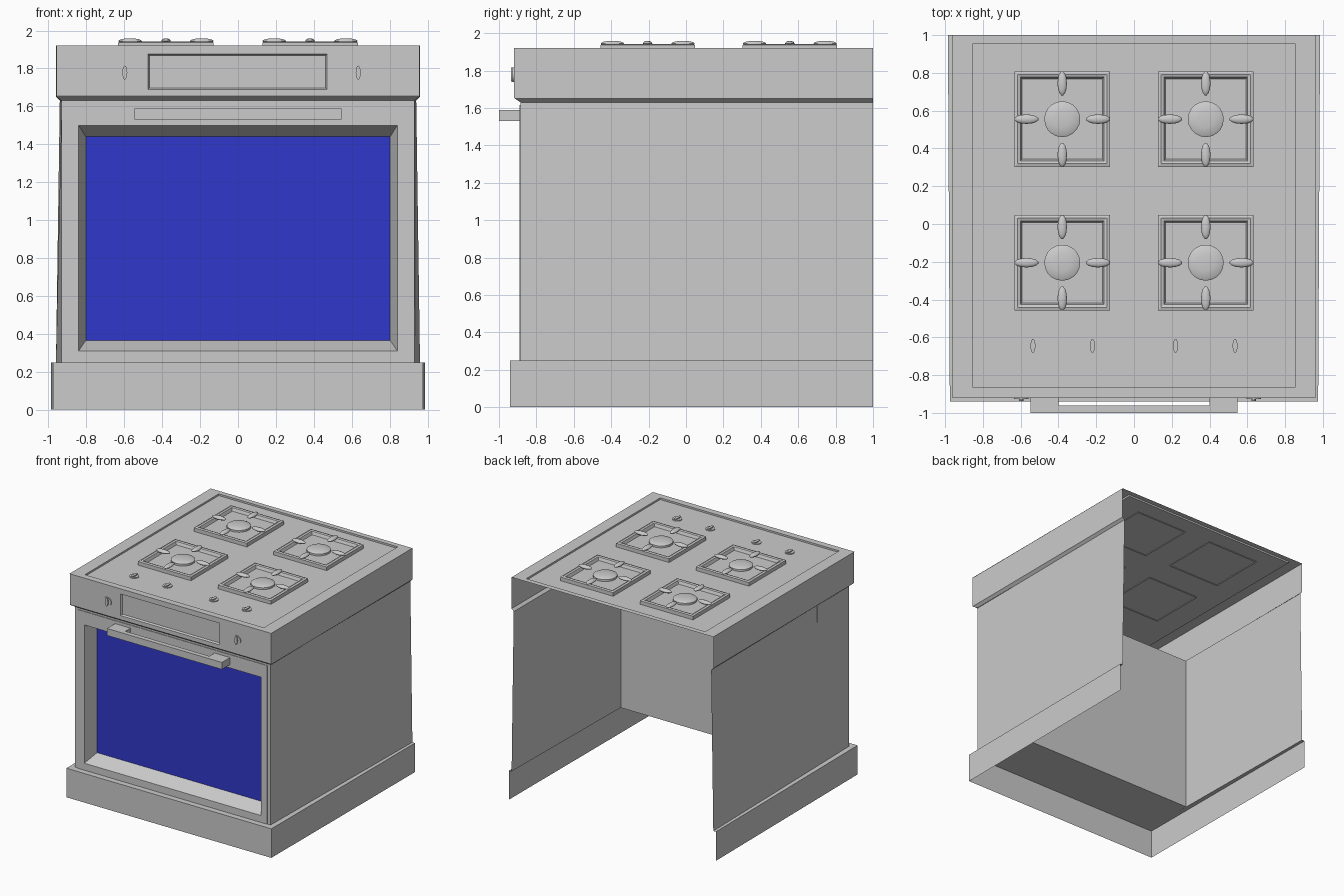
import bpy, bmesh, math
from mathutils import Matrix, Vector

if "Cube" in bpy.data.objects:
    bpy.data.objects.remove(bpy.data.objects["Cube"])


def add_mesh(name, verts, faces, smooth=False):
    bm = bmesh.new()
    vs = [bm.verts.new(v) for v in verts]
    for f in faces:
        bm.faces.new([vs[i] for i in f])
    return finish(name, bm, smooth)


def finish(name, bm, smooth=False):
    bmesh.ops.recalc_face_normals(bm, faces=bm.faces)
    me = bpy.data.meshes.new(name)
    bm.to_mesh(me)
    bm.free()
    ob = bpy.data.objects.new(name, me)
    bpy.context.collection.objects.link(ob)
    if smooth:
        bpy.context.view_layer.objects.active = ob
        ob.select_set(True)
        bpy.ops.object.shade_smooth_by_angle(angle=math.radians(40))
        ob.select_set(False)
    return ob


def rect_loft(name, loops, plane, cap=True):
    """Nested rectangles (a0, a1, b0, b1, depth) in the xz or xy plane."""
    verts, faces = [], []
    for a0, a1, b0, b1, c in loops:
        for a, b in ((a0, b0), (a1, b0), (a1, b1), (a0, b1)):
            verts.append((a, c, b) if plane == 'xz' else (a, b, c))
    for k in range(len(loops) - 1):
        for i in range(4):
            j = (i + 1) % 4
            faces.append((4*k + i, 4*k + j, 4*k + 4 + j, 4*k + 4 + i))
    if cap:
        n = 4 * (len(loops) - 1)
        faces.append((n, n + 1, n + 2, n + 3))
    return add_mesh(name, verts, faces)


def u_shell(name, levels, open_front=()):
    """Three-sided shell without a back: levels (x_front, x_back, y_front, z)."""
    verts, faces = [], []
    for xf, xb, yf, z in levels:
        verts += [(-xb, 1, z), (-xf, yf, z), (xf, yf, z), (xb, 1, z)]
    for k in range(len(levels) - 1):
        for i in range(3):
            if i == 1 and k in open_front:
                continue
            faces.append((4*k + i, 4*k + i + 1, 4*k + 5 + i, 4*k + 4 + i))
    return add_mesh(name, verts, faces)


def box(bm, x0, x1, y0, y1, z0, z1):
    m = Matrix.Translation(((x0 + x1)/2, (y0 + y1)/2, (z0 + z1)/2)) \
        @ Matrix.Diagonal((x1 - x0, y1 - y0, z1 - z0, 1))
    bmesh.ops.create_cube(bm, size=1, matrix=m)


def lathe(name, profile, seg, matrix):
    bm = bmesh.new()
    vs = [bm.verts.new((r, 0, z)) for r, z in profile]
    edges = [bm.edges.new(p) for p in zip(vs, vs[1:])]
    bmesh.ops.spin(bm, geom=vs + edges, cent=(0, 0, 0), axis=(0, 0, 1),
                   angle=math.tau, steps=seg)
    bmesh.ops.remove_doubles(bm, verts=bm.verts, dist=1e-4)
    bmesh.ops.transform(bm, matrix=matrix, verts=bm.verts)
    return finish(name, bm, True)


def knob(name, matrix):
    # Flat disc with a lens-shaped grip
    lathe(name, [(0.038, 0), (0.038, 0.007), (0, 0.007)], 20, matrix)
    outline = []
    for s in (1, -1):
        outline += [(s*0.013*math.cos(t), s*0.037*math.sin(t))
                    for t in [math.radians(-90 + 22.5*i) for i in range(8)]]
    n = len(outline)
    verts = [(x, y, z) for z in (0.005, 0.016) for x, y in outline]
    faces = [(i, (i + 1) % n, n + (i + 1) % n, n + i) for i in range(n)]
    faces.append(tuple(range(n, 2*n)))
    grip = add_mesh(name + "_grip", verts, faces)
    grip.data.transform(matrix)


# Plinth, side walls and control band: one sheet shell, open at the back
u_shell("plinth_and_body_shell", [
    (0.975, 0.985, -0.94, 0), (0.975, 0.985, -0.94, 0.25),
    (0.93, 0.96, -0.885, 0.25), (0.93, 0.94, -0.885, 1.63),
    (0.957, 0.96, -0.915, 1.65), (0.957, 0.96, -0.92, 1.655),
    (0.957, 0.96, -0.92, 1.92)], open_front=(2, 5))

# Oven door with tapered window recess
rect_loft("oven_door", [
    (-0.93, 0.93, 0.25, 1.63, -0.885), (-0.9, 0.9, 0.25, 1.615, -0.885),
    (-0.9, 0.9, 0.25, 1.615, -0.89), (-0.84, 0.84, 0.31, 1.50, -0.89),
    (-0.803, 0.803, 0.365, 1.44, -0.77)], 'xz', cap=False)
glass = rect_loft("oven_window", [(-0.803, 0.803, 0.365, 1.44, -0.77)], 'xz')
blue = bpy.data.materials.new("window_blue")
blue.diffuse_color = (0.03, 0.04, 0.6, 1)
blue.use_nodes = True
blue.node_tree.nodes["Principled BSDF"].inputs["Base Color"].default_value = blue.diffuse_color
glass.data.materials.append(blue)

# Cavity floor, rear wall and ceiling behind the door
profile = [(-0.885, 0.25), (-0.45, 0.25), (-0.45, 1.63), (-0.885, 1.63)]
add_mesh("oven_cavity", [(x, y, z) for x in (-0.935, 0.935) for y, z in profile],
         [(i, i + 1, i + 5, i + 4) for i in range(3)])

# Control panel with recessed display
rect_loft("control_panel", [
    (-0.957, 0.957, 1.655, 1.92, -0.92), (-0.475, 0.47, 1.69, 1.875, -0.92),
    (-0.467, 0.462, 1.698, 1.867, -0.905)], 'xz')

# Door handle: bar on two posts
bm = bmesh.new()
box(bm, -0.547, 0.547, -1.0, -0.96, 1.53, 1.59)
for s in (-1, 1):
    x0, x1 = sorted((s*0.40, s*0.547))
    box(bm, x0, x1, -0.96, -0.888, 1.53, 1.59)
finish("door_handle", bm)

# Hob top with shallow recess
HOB = 1.905
rect_loft("hob_top", [
    (-0.96, 0.96, -0.92, 1, 1.92), (-0.852, 0.852, -0.865, 0.955, 1.92),
    (-0.852, 0.852, -0.865, 0.955, HOB)], 'xy')

# Four burners: square grate, rounded fingers, domed cap
for row, cy in (("front", -0.205), ("rear", 0.555)):
    for side, cx in (("left", -0.38), ("right", 0.38)):
        tag = f"{row}_{side}"
        rect_loft("grate_frame_" + tag, [
            (cx - h, cx + h, cy - h, cy + h, z) for h, z in
            ((0.252, HOB - 0.008), (0.252, 1.937), (0.236, 1.942),
             (0.222, 1.937), (0.212, 1.912))], 'xy')
        bm = bmesh.new()
        for k in range(4):
            m = Matrix.Translation((cx, cy, 1.944)) \
                @ Matrix.Rotation(k*math.pi/2, 4, 'Z') \
                @ Matrix.Translation((0.189, 0, 0)) \
                @ Matrix.Diagonal((0.064, 0.025, 0.015, 1))
            bmesh.ops.create_uvsphere(bm, u_segments=14, v_segments=8,
                                      radius=1, matrix=m)
        finish("grate_fingers_" + tag, bm, True)
        lathe("burner_cap_" + tag,
              [(0.095, 1.91), (0.095, 1.928), (0.085, 1.934),
               (0.045, 1.94), (0, 1.942)], 20, Matrix.Translation((cx, cy, 0)))

# Hob knobs and front knobs
for i, x in enumerate((-0.535, -0.22, 0.22, 0.535)):
    knob(f"hob_knob_{i + 1}", Matrix.Translation((x, -0.645, HOB)))
for side, x in (("left", -0.597), ("right", 0.634)):
    knob(f"front_knob_{side}", Matrix.Translation((x, -0.92, 1.778))
         @ Matrix.Rotation(math.pi/2, 4, 'X'))
